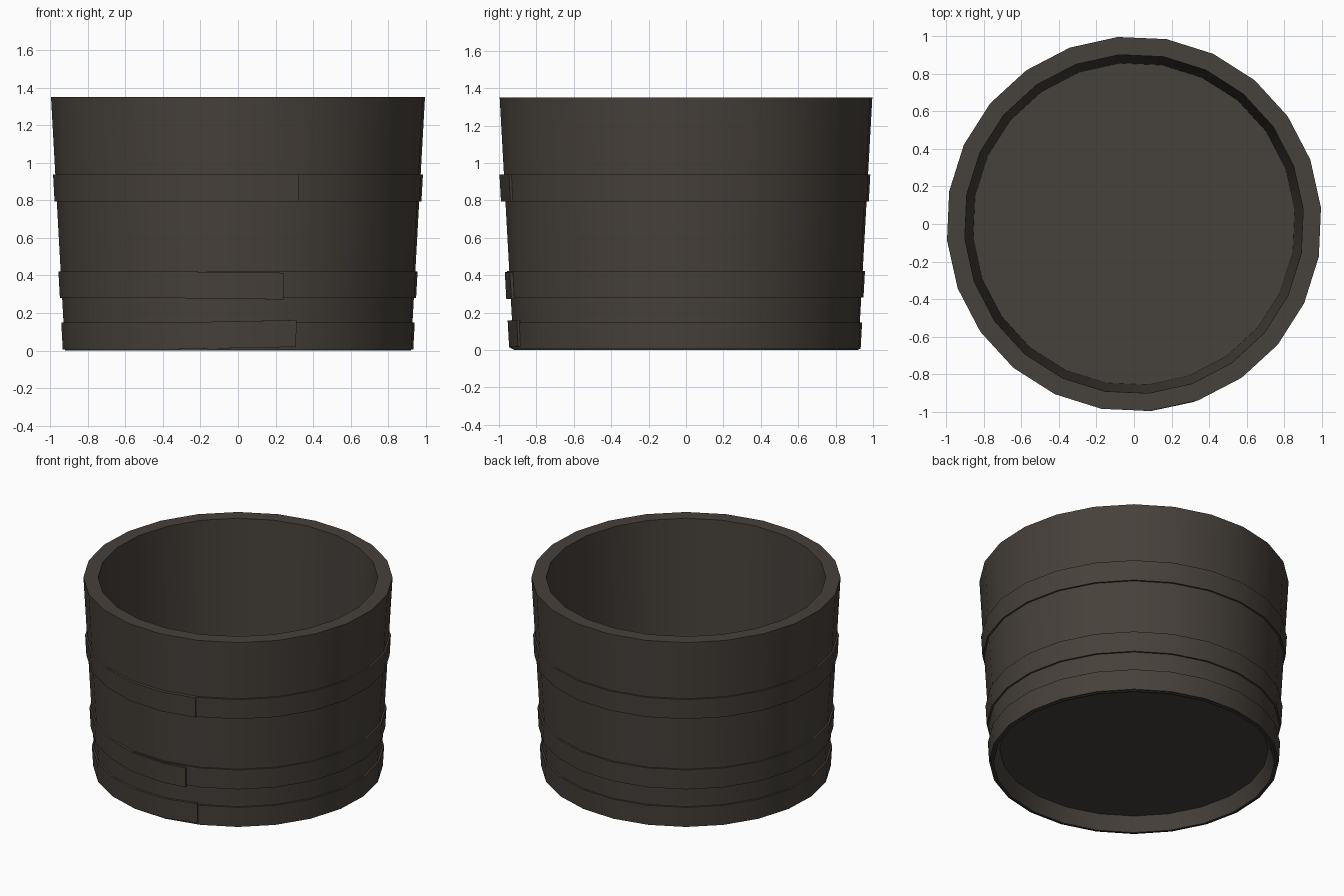
import bpy, bmesh
from math import cos, sin, radians, floor, ceil

cube = bpy.data.objects.get("Cube")
if cube:
    bpy.data.objects.remove(cube)

SIDES, TURN = 24, 5      # facets and starting angle in degrees
STEP = 360 / SIDES

wood = bpy.data.materials.new("dark_brown_wood")
wood.use_nodes = True
colour = (0.062, 0.052, 0.043, 1)
wood.diffuse_color = colour
wood.node_tree.nodes["Principled BSDF"].inputs["Base Color"].default_value = colour


def point(r, deg, z):
    a = radians(deg)
    return (r * cos(a), r * sin(a), z)


def finish(bm, name):
    bmesh.ops.recalc_face_normals(bm, faces=bm.faces)
    mesh = bpy.data.meshes.new(name)
    bm.to_mesh(mesh)
    bm.free()
    obj = bpy.data.objects.new(name, mesh)
    bpy.context.collection.objects.link(obj)
    mesh.materials.append(wood)
    bpy.ops.object.select_all(action='DESELECT')
    obj.select_set(True)
    bpy.context.view_layer.objects.active = obj
    bpy.ops.object.shade_smooth_by_angle(angle=radians(30))
    return obj


def skin(bm, rings):
    """Bridge neighbouring vertex rings with quads."""
    for a, b in zip(rings, rings[1:]):
        n = len(a)
        for i in range(n):
            j = (i + 1) % n
            bm.faces.new((a[i], a[j], b[j], b[i]))


def wall_radius(z):
    return 0.925 + 0.0555 * z


# Tapered tub: recessed underside, outer wall, rim, inner wall, floor
bm = bmesh.new()
profile = [(0.87, 0.10), (0.91, 0.0), (wall_radius(0), 0.0), (1.0, 1.35),
           (0.905, 1.35), (0.86, 0.14)]
rings = [[bm.verts.new(point(r, TURN + STEP * i, z)) for i in range(SIDES)]
         for r, z in profile]
skin(bm, rings)
bm.faces.new(rings[0])
bm.faces.new(rings[-1])
finish(bm, "tub_body")


def hoop(name, low, high, end, rise):
    """Flat strip wound once round the tub, its tail lapping over its start."""
    start = -100
    stop = 360 + end
    angles = [start + STEP * i for i in range(ceil((stop - start) / STEP))] + [stop]
    bm = bmesh.new()
    sections = []
    for a in angles:
        tail = max(0, (a - 245) / (stop - 245))
        lift = 0.012 * min(1, tail * 1.8)
        dz = rise * tail
        corners = []
        for z, out in ((low, -0.005), (low, 0.012), (high, 0.012), (high, -0.005)):
            r = wall_radius(z) + out + lift
            corners.append(bm.verts.new(point(r, a, z + dz)))
        sections.append(corners)
    skin(bm, sections)
    bm.faces.new(sections[0])
    bm.faces.new(sections[-1])
    finish(bm, name)


# Three lapped hoops
hoop("lower_hoop", 0.005, 0.148, -71, 0.014)
hoop("middle_hoop", 0.28, 0.422, -75.5, -0.008)
hoop("upper_hoop", 0.795, 0.938, -71, 0.0)
